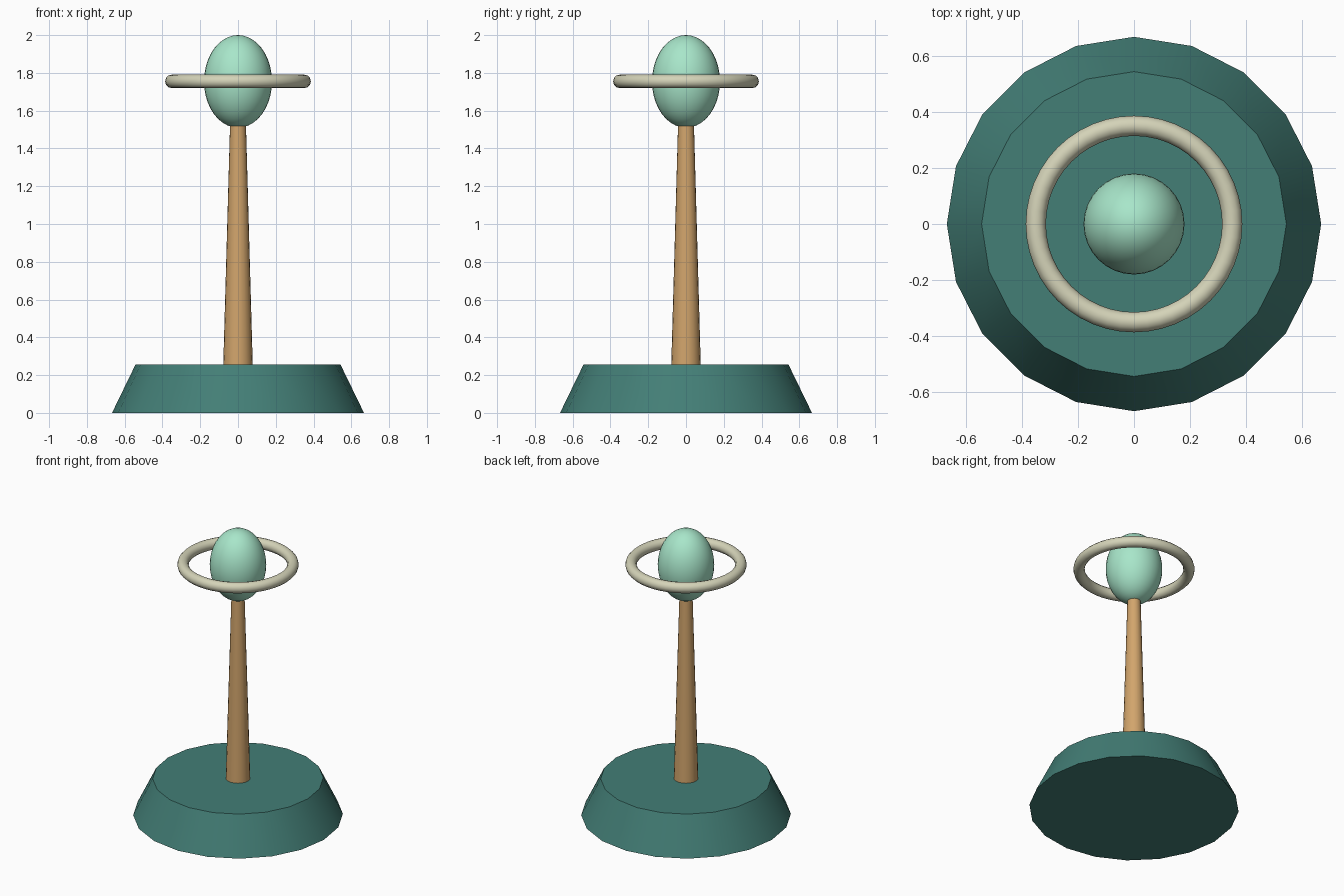
import bpy
import math

cube = bpy.data.objects.get("Cube")
if cube:
    bpy.data.objects.remove(cube, do_unlink=True)


def material(name, hex_colour):
    """Flat material from an sRGB hex colour, stored as linear values."""
    srgb = [int(hex_colour[i:i + 2], 16) / 255 for i in (0, 2, 4)]
    linear = [c / 12.92 if c <= 0.04045 else ((c + 0.055) / 1.055) ** 2.4 for c in srgb]
    mat = bpy.data.materials.new(name)
    mat.use_nodes = True
    mat.diffuse_color = (*linear, 1)
    shader = next(n for n in mat.node_tree.nodes if n.type == "BSDF_PRINCIPLED")
    shader.inputs["Base Color"].default_value = (*linear, 1)
    return mat


def finish(name, mat):
    """Name, colour and smooth the object just added."""
    obj = bpy.context.object
    obj.name = name
    obj.data.materials.append(mat)
    bpy.ops.object.shade_smooth_by_angle(angle=math.radians(35))
    return obj


def tapered(name, mat, sides, r_bottom, r_top, z_bottom, z_top):
    bpy.ops.mesh.primitive_cone_add(
        vertices=sides, radius1=r_bottom, radius2=r_top, depth=z_top - z_bottom,
        location=(0, 0, (z_bottom + z_top) / 2))
    return finish(name, mat)


teal = material("dark teal", "437E76")
wood = material("tan wood", "D2A56C")
mint = material("pale mint", "A8E6CA")
cream = material("cream", "D4D3B8")

# Wide sloping foot and slender post
tapered("base", teal, 20, 0.667, 0.543, 0, 0.255)
tapered("post", wood, 20, 0.078, 0.042, 0.255, 1.53)

# Egg-shaped head
bpy.ops.mesh.primitive_uv_sphere_add(segments=32, ring_count=20, radius=1, location=(0, 0, 1.755))
bpy.context.object.scale = (0.18, 0.18, 0.245)
bpy.ops.object.transform_apply(location=False, rotation=False, scale=True)
finish("head", mint)

# Floating ring around the head
bpy.ops.mesh.primitive_torus_add(
    major_radius=0.35, minor_radius=0.036, major_segments=48, minor_segments=12,
    location=(0, 0, 1.755))
finish("ring", cream)
